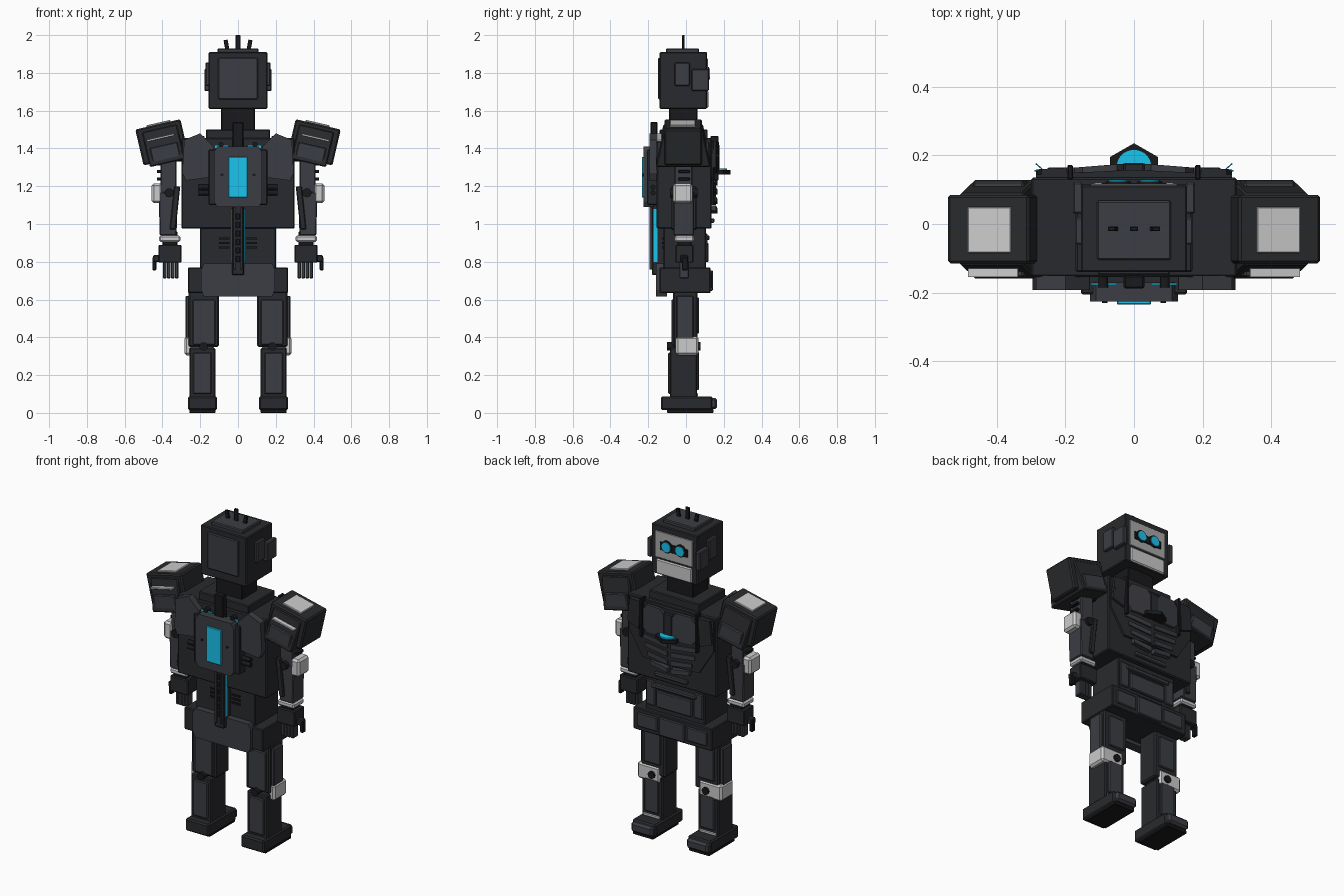
import bpy, bmesh
from math import radians, pi, cos, sin
from mathutils import Matrix, Vector

if "Cube" in bpy.data.objects:
    bpy.data.objects.remove(bpy.data.objects["Cube"])


def material(name, r, g, b):
    m = bpy.data.materials.new(name)
    m.diffuse_color = (r, g, b, 1)
    m.use_nodes = True
    m.node_tree.nodes["Principled BSDF"].inputs["Base Color"].default_value = m.diffuse_color
    return m


DARK = material("dark_shell", 0.022, 0.023, 0.026)
MID = material("mid_panel", 0.045, 0.047, 0.056)
BLACK = material("black_trim", 0.01, 0.01, 0.012)
WHITE = material("white_armor", 0.75, 0.75, 0.75)
MESH = material("face_mesh", 0.4, 0.4, 0.4)
CYAN = material("cyan_glow", 0.01, 0.55, 0.85)


def finish(name, bm, mat, matrix, bev=0):
    if bev:
        bmesh.ops.bevel(bm, geom=bm.edges[:], offset=bev, segments=1, affect='EDGES')
    bm.transform(matrix)
    bmesh.ops.recalc_face_normals(bm, faces=bm.faces[:])
    me = bpy.data.meshes.new(name)
    bm.to_mesh(me)
    bm.free()
    ob = bpy.data.objects.new(name, me)
    bpy.context.collection.objects.link(ob)
    me.materials.append(mat)
    return ob


def box(name, x, y, z, mat=DARK, bev=0.005, top=(1, 1), ry=0, rx=0, pair=False):
    """Box from x, y, z ranges; top scales the upper face; pair adds the mirrored one."""
    for s in ((1, -1) if pair else (1,)):
        bm = bmesh.new()
        bmesh.ops.create_cube(bm, size=1)
        for v in bm.verts:
            if v.co.z > 0:
                v.co.x *= top[0]
                v.co.y *= top[1]
            v.co = Vector((v.co.x * (x[1] - x[0]), v.co.y * (y[1] - y[0]), v.co.z * (z[1] - z[0])))
        m = (Matrix.Translation((s * sum(x) / 2, sum(y) / 2, sum(z) / 2))
             @ Matrix.Rotation(radians(s * ry), 4, 'Y') @ Matrix.Rotation(radians(rx), 4, 'X'))
        finish(name + {1: "_r", -1: "_l"}[s] * pair, bm, mat, m, bev)


def plate(name, pts, y0, y1, mat=DARK, axis='Y', slope=0, pair=False):
    """Outline in x/z extruded along y (or x/y along z); slope pulls y back away from the middle."""
    for s in ((1, -1) if pair else (1,)):
        bm = bmesh.new()
        rings = []
        for d in (y0, y1):
            rings.append([bm.verts.new((s * a, d - slope * abs(a), b) if axis == 'Y' else (s * a, b, d))
                          for a, b in pts])
        bm.faces.new(rings[0])
        bm.faces.new(rings[1])
        n = len(pts)
        for i in range(n):
            j = (i + 1) % n
            bm.faces.new((rings[0][i], rings[0][j], rings[1][j], rings[1][i]))
        finish(name + {1: "_r", -1: "_l"}[s] * pair, bm, mat, Matrix())


def rod(name, p, q, r, mat=BLACK, seg=16, pair=False):
    for s in ((1, -1) if pair else (1,)):
        a, b = Vector((s * p[0], p[1], p[2])), Vector((s * q[0], q[1], q[2]))
        bm = bmesh.new()
        bmesh.ops.create_cone(bm, cap_ends=True, segments=seg, radius1=r, radius2=r, depth=(b - a).length)
        m = Matrix.Translation((a + b) / 2) @ (b - a).to_track_quat('Z', 'Y').to_matrix().to_4x4()
        ob = finish(name + {1: "_r", -1: "_l"}[s] * pair, bm, mat, m)
        for f in ob.data.polygons:
            f.use_smooth = len(f.vertices) == 4


# Head: shell, back panel, cap, ears, antennas
box("head", (-.155, .155), (-.14, .112), (1.61, 1.91))
box("head_back_panel", (-.105, .105), (-.148, -.13), (1.66, 1.88), MID)
box("head_cap", (-.108, .108), (-.105, .068), (1.90, 1.93), MID)
box("ear_pad", (.15, .172), (-.06, .02), (1.73, 1.855), MID, pair=True)
box("ear_guard", (.15, .178), (.03, .122), (1.705, 1.82), MID, pair=True)
box("antenna_mid", (-.012, .012), (-.021, -.008), (1.92, 2.0), BLACK, .002)
box("antenna_side", (.05, .072), (-.021, -.008), (1.92, 1.975), BLACK, .002, ry=10, pair=True)
# Face: mesh mask, visor, eyes, chin
box("face_mesh", (-.125, .125), (.10, .116), (1.715, 1.875), MESH, .002)
box("visor", (-.095, .095), (.11, .12), (1.765, 1.815), BLACK, .003)
rod("eye_rim", (.046, .11, 1.795), (.046, .123, 1.795), .037, pair=True)
rod("eye", (.046, .11, 1.795), (.046, .128, 1.795), .029, CYAN, 24, pair=True)
box("chin_guard", (-.12, .12), (.09, .12), (1.615, 1.705), WHITE, .006)
# Neck and collar
box("neck", (-.09, .09), (-.09, .06), (1.47, 1.63), BLACK)
box("collar", (-.17, .17), (-.14, .115), (1.42, 1.50))
# Torso, waist, pelvis
box("torso", (-.30, .30), (-.155, .135), (.975, 1.455), DARK, .006)
box("waist", (-.20, .20), (-.12, .105), (.76, .99))
box("hip_block", (-.265, .265), (-.14, .13), (.635, .77))
plate("rear_hip_plate", [(-.18, .615), (.18, .615), (.195, .65), (.195, .76), (.18, .79), (-.18, .79),
                         (-.195, .76), (-.195, .65)], -.158, -.10, MID)
for i in range(3):
    box("waist_vent", (.045, .10), (-.128, -.11), (.87 + i * .024, .88 + i * .024), BLACK, 0, pair=True)
box("hip_front_tile", (.10, .235), (.12, .138), (.66, .745), MID, pair=True)
box("hip_front_middle", (-.085, .085), (.12, .142), (.645, .755), MID)
# Waist front panels
box("belly_panel", (-.12, .12), (.095, .12), (.80, .90), MID)
box("belly_side_panel", (.13, .19), (.095, .115), (.80, .95), MID, pair=True)
box("belly_ridge", (-.15, .15), (.095, .125), (.915, .94), MID)

# Chest front: sloped armour, ribs, side straps
plate("chest_base", [(.0, 1.10), (.19, 1.10), (.285, 1.25), (.285, 1.44), (.0, 1.44)], .12, .158,
      slope=.05, pair=True)
plate("pectoral", [(.025, 1.40), (.05, 1.435), (.15, 1.435), (.175, 1.40), (.175, 1.29), (.15, 1.265),
                   (.06, 1.265), (.025, 1.30)], .12, .178, MID, slope=.08, pair=True)
plate("chest_outer_plate", [(.195, 1.44), (.27, 1.44), (.285, 1.30), (.205, 1.27)], .12, .176, DARK,
      slope=.06, pair=True)
box("chest_strap", (.178, .194), (.13, .172), (1.23, 1.465), BLACK, .003, pair=True)
box("sternum", (-.03, .03), (.13, .178), (1.27, 1.42))
for i in range(4):
    w, z = .185 - .018 * i, 1.205 - .05 * i
    plate("rib", [(.012, z), (w, z + .016), (w, z + .042), (.012, z + .028)], .12, .168, MID,
          slope=.07, pair=True)
box("rib_lower_bar", (-.11, .11), (.13, .15), (1.005, 1.03), MID)
rod("chest_fiber", (.25, .145, 1.36), (.286, .176, 1.36), .002, CYAN, 6, True)
rod("chest_fiber", (.24, .155, 1.34), (.29, .155, 1.34), .002, CYAN, 6, True)
# Chest core: pointed housing with glowing half disc
plate("core_housing", [(-.07, .13), (.07, .13), (.07, .195), (0, .235), (-.07, .195)], 1.262, 1.285, BLACK, 'Z')
plate("core_disc", [(.052 * cos(pi * i / 16), .165 + .052 * sin(pi * i / 16)) for i in range(17)],
      1.28, 1.293, CYAN, 'Z')

# Back wings, backpack with glowing window, spine
plate("back_wing", [(.13, 1.28), (.16, 1.245), (.275, 1.23), (.295, 1.27), (.285, 1.445), (.20, 1.48),
                    (.13, 1.41)], -.192, -.15, MID, pair=True)
box("pack_base", (-.155, .155), (-.205, -.15), (1.10, 1.395))
plate("pack_cover", [(-.11, 1.09), (.11, 1.09), (.128, 1.12), (.128, 1.38), (.11, 1.41), (-.11, 1.41),
                     (-.128, 1.38), (-.128, 1.12)], -.226, -.17, MID)
box("pack_window", (-.05, .05), (-.234, -.21), (1.14, 1.355), CYAN, .003)
rod("pack_bolt", (.085, -.23, 1.26), (.085, -.21, 1.26), .008, pair=True)
for z in (1.165, 1.195):
    rod("pack_pipe", (.14, -.175, z), (.21, -.175, z), .013, pair=True)
for z in (1.385, 1.42):
    rod("pack_knob", (.09, -.185, z), (.09, -.15, z), .014, pair=True)
box("pack_light", (.05, .125), (-.178, -.172), (1.40, 1.418), CYAN, 0, pair=True)
box("upper_spine", (-.03, .03), (-.188, -.15), (1.36, 1.54), BLACK)
box("lower_spine", (-.032, .032), (-.18, -.11), (.73, 1.10))
box("spine_rail", (.012, .024), (-.194, -.17), (.76, 1.09), MID, .002, pair=True)
box("spine_light", (.03, .037), (-.172, -.15), (.80, 1.08), CYAN, 0, pair=True)
for i in range(6):
    box("spine_link", (-.01, .01), (-.188, -.17), (.80 + i * .045, .83 + i * .045), BLACK, .002)

# Shoulders: tilted double pads with white inlays
box("shoulder_pad", (.28, .525), (-.115, .085), (1.335, 1.53), DARK, .008, ry=13, pair=True)
box("shoulder_band", (.30, .49), (-.16, .13), (1.32, 1.51), DARK, .006, top=(1, .72), ry=13, pair=True)
box("shoulder_side_plate", (.31, .46), (-.155, .125), (1.33, 1.42), MID, .005, ry=13, pair=True)
box("shoulder_inlay", (.355, .485), (-.085, .05), (1.522, 1.537), WHITE, .003, ry=13, pair=True)
box("shoulder_stripe", (.335, .485), (-.155, -.10), (1.452, 1.462), WHITE, .001, ry=13, pair=True)
box("shoulder_joint", (.27, .34), (-.065, .035), (1.33, 1.45), BLACK, pair=True)
# Arms
box("upper_arm", (.325, .41), (-.06, .035), (1.16, 1.38), MID, pair=True)
for z in (1.23, 1.27, 1.31):
    box("arm_fin", (.40, .43), (-.04, .02), (z, z + .016), BLACK, .002, pair=True)
box("elbow_guard", (.40, .458), (-.068, .035), (1.11, 1.215), WHITE, .012, pair=True)
rod("elbow_bolt", (.365, -.085, 1.165), (.365, .06, 1.165), .024, pair=True)
box("forearm", (.325, .415), (-.065, .042), (.94, 1.17), MID, top=(1.1, 1), pair=True)
box("forearm_strut", (.318, .35), (-.078, .055), (.97, 1.20), DARK, ry=-6, pair=True)
box("wrist_ring", (.305, .418), (-.06, .042), (.905, .938), WHITE, .008, pair=True)
box("wrist_core", (.32, .40), (-.045, .03), (.87, .96), BLACK, pair=True)
box("hand", (.30, .42), (-.055, .04), (.795, .89), pair=True)
for i in range(4):
    box("finger", (.315 + i * .021, .334 + i * .021), (-.035, .015), (.712, .80), MID, .004, pair=True)
box("thumb_base", (.41, .45), (-.03, .01), (.80, .835), pair=True)
box("thumb", (.432, .453), (-.022, .008), (.755, .825), BLACK, .004, pair=True)

# Legs
box("thigh", (.10, .262), (-.07, .06), (.35, .65), DARK, .008, pair=True)
box("thigh_outer_plate", (.25, .278), (-.05, .04), (.37, .62), MID, pair=True)
box("thigh_front_plate", (.125, .235), (.05, .07), (.42, .61), MID, pair=True)
box("thigh_rear_plate", (.12, .24), (-.078, -.06), (.36, .60), MID, pair=True)
box("knee_guard", (.13, .284), (-.055, .067), (.305, .405), WHITE, .012, pair=True)
rod("knee_bolt", (.182, -.10, .352), (.182, .078, .352), .022, pair=True)
box("shin", (.12, .258), (-.085, .058), (.08, .345), DARK, .006, pair=True)
box("shin_front_plate", (.14, .235), (.05, .068), (.12, .325), MID, pair=True)
box("calf_plate", (.14, .238), (-.094, -.07), (.10, .32), MID, pair=True)
box("ankle_trim", (.135, .245), (-.05, .064), (.088, .105), WHITE, .003, pair=True)
box("foot", (.11, .265), (-.132, .14), (.014, .088), DARK, .008, pair=True)
box("toe_cap", (.115, .26), (.08, .165), (.02, .08), MID, .012, pair=True)
box("sole", (.12, .258), (-.10, .145), (0, .02), BLACK, .003, pair=True)
